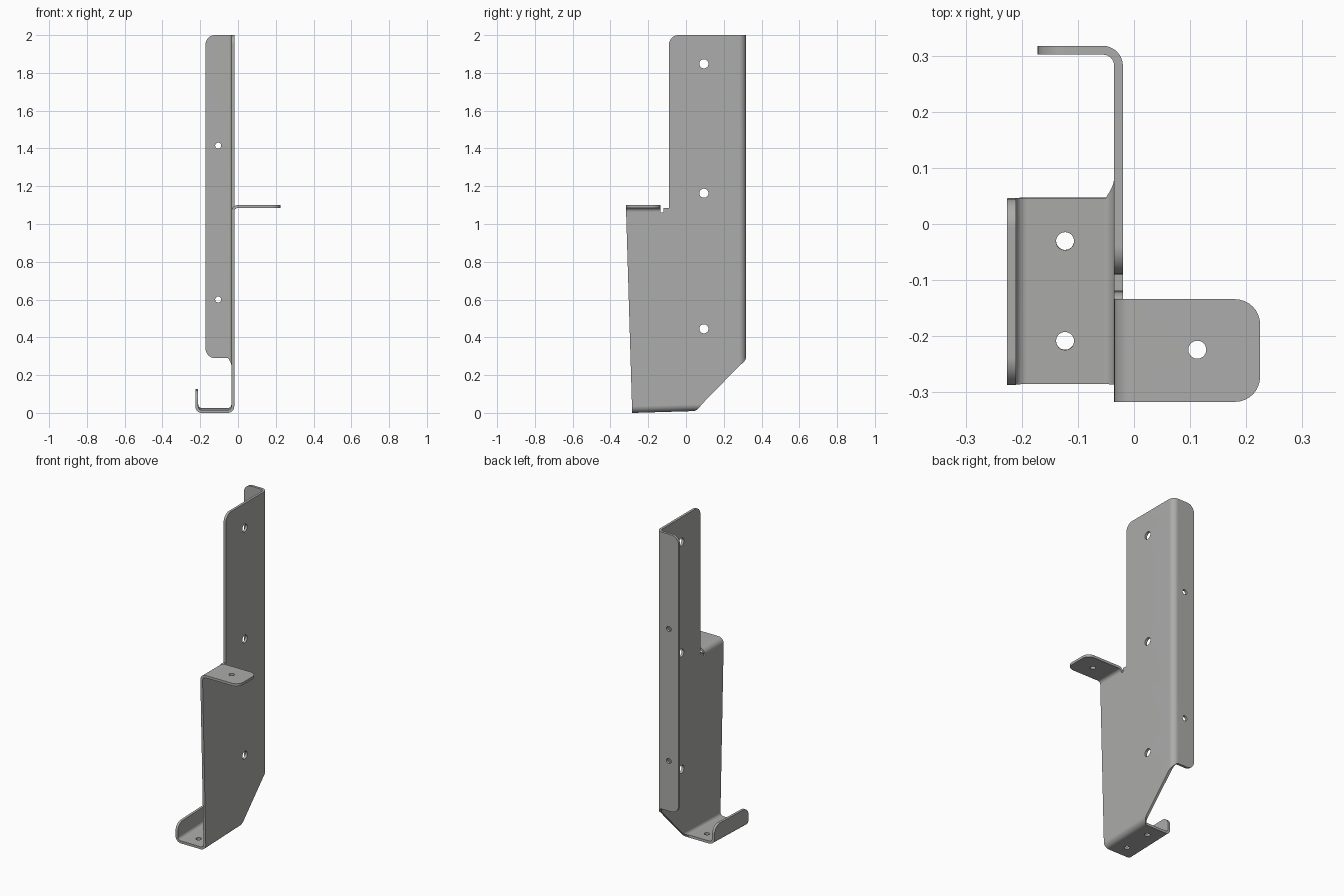
import bpy, bmesh, math
from mathutils import Vector

if "Cube" in bpy.data.objects:
    bpy.data.objects.remove(bpy.data.objects["Cube"])

T = 0.0155                # sheet thickness
XM = -0.0275              # mid plane of the main plate
R = 0.0275                # bend radius at mid sheet
L = R * math.pi / 2       # flat length of a 90 degree bend
STEPS = 8

# Slightly tilted frame of the bottom flange (y, z)
A = Vector((-0.285, 0.0))
N = Vector((0.03, -1.0)).normalized()
M = Vector((-N.y, N.x))


def tilted(a, b):
    p = A + M * a + N * b
    return p.x, p.y


def rounded(corners):
    """Outline from (y, z, fillet radius) corners."""
    pts, n = [], len(corners)
    for i, (y, z, r) in enumerate(corners):
        p = Vector((y, z))
        if r == 0:
            pts.append(p)
            continue
        d0 = (Vector(corners[i - 1][:2]) - p).normalized()
        d1 = (Vector(corners[(i + 1) % n][:2]) - p).normalized()
        half = d0.angle(d1) / 2
        c = p + (d0 + d1).normalized() * (r / math.sin(half))
        s = p + d0 * (r / math.tan(half)) - c
        e = p + d1 * (r / math.tan(half)) - c
        sweep = math.pi - 2 * half
        for k in range(9):
            f = k / 8
            pts.append(c + (s * math.sin((1 - f) * sweep) + e * math.sin(f * sweep)) / math.sin(sweep))
    return pts


def circle(y, z, r, n=32):
    return [Vector((y + r * math.cos(2 * math.pi * i / n), z + r * math.sin(2 * math.pi * i / n)))
            for i in range(n)]


def split(bm, p, n):
    """Cut edge lines across the flat sheet for one bend."""
    for i in range(STEPS + 1):
        q = Vector(p) + Vector(n) * (L * i / STEPS)
        bmesh.ops.bisect_plane(bm, geom=bm.verts[:] + bm.edges[:] + bm.faces[:], dist=1e-6,
                               plane_co=(0, q.x, q.y), plane_no=(0, n[0], n[1]))


def bend(verts, p, n, side):
    """Fold everything beyond the line through p by 90 degrees towards side * x."""
    p, n = Vector(p), Vector(n)
    for v in verts:
        yz = Vector((v.co.y, v.co.z))
        s = (yz - p).dot(n)
        if s <= 0:
            continue
        th = min(s / R, math.pi / 2)
        rho = R - side * (v.co.x - XM)
        s2 = rho * math.sin(th)
        x = XM + side * (R - rho * math.cos(th) + max(0, s - L))
        yz += n * (s2 - s)
        v.co = (x, yz.x, yz.y)


# Flat pattern: plate, rear flange, bottom flange with lip, front tab
BACK_END = 0.442
outline = rounded([
    (*tilted(0, 0.269), 0.05), (*tilted(0.332, 0.269), 0.05),
    (*tilted(0.332, 0.002), 0), (0.322, 0.29, 0.01),
    (BACK_END, 0.29, 0.05), (BACK_END, 2.0, 0.05),
    (-0.09, 2.0, 0.05), (-0.09, 1.085, 0),
    (-0.119, 1.085, 0), (-0.119, 1.06, 0.006), (-0.134, 1.06, 0.006),
    (-0.134, 1.333, 0.045), (-0.317, 1.333, 0.045), (-0.317, 1.06, 0),
])
holes = [circle(0.095, z, 0.024) for z in (1.848, 1.163, 0.445)]
holes += [circle(0.375, z, 0.016) for z in (1.415, 0.60)]
holes += [circle(*tilted(a, 0.076), 0.016) for a in (0.077, 0.255)]
holes += [circle(-0.224, 1.221, 0.016)]

bm = bmesh.new()
for loop in [outline] + holes:
    vs = [bm.verts.new((XM - T / 2, p.x, p.y)) for p in loop]
    for i in range(len(vs)):
        bm.edges.new((vs[i - 1], vs[i]))
bmesh.ops.triangle_fill(bm, use_beauty=True, use_dissolve=False, edges=bm.edges[:], normal=(1, 0, 0))

# Bend lines
back = ((0.282, 0), (1, 0))
bottom = (tilted(0, -0.035), N)
lip = (tilted(0, 0.144), N)
tab = ((0, 1.065), (0, 1))
for line in (back, bottom, lip, tab):
    split(bm, *line)

# Thicken the sheet
ext = bmesh.ops.extrude_face_region(bm, geom=bm.faces[:], use_keep_orig=True)
bmesh.ops.translate(bm, vec=(T, 0, 0), verts=[g for g in ext["geom"] if isinstance(g, bmesh.types.BMVert)])

# Fold, outermost bend first
tab_verts = [v for v in bm.verts if v.co.y < -0.13 and v.co.z > 1.05]
back_verts = [v for v in bm.verts if v.co.y > 0.28]
low_verts = [v for v in bm.verts if v.co.z < 0.2]
bend(low_verts, *lip, -1)
bend(low_verts, *bottom, -1)
bend(back_verts, *back, -1)
bend(tab_verts, *tab, 1)
bmesh.ops.recalc_face_normals(bm, faces=bm.faces[:])

mesh = bpy.data.meshes.new("folded_bracket")
bm.to_mesh(mesh)
bm.free()
bracket = bpy.data.objects.new("folded_bracket", mesh)
bpy.context.collection.objects.link(bracket)

# Dark grey sheet metal
steel = bpy.data.materials.new("dark_grey_steel")
steel.diffuse_color = (0.41, 0.415, 0.405, 1)
steel.use_nodes = True
steel.node_tree.nodes["Principled BSDF"].inputs["Base Color"].default_value = steel.diffuse_color
mesh.materials.append(steel)

bpy.context.view_layer.objects.active = bracket
bracket.select_set(True)
bpy.ops.object.shade_smooth_by_angle(angle=math.radians(30))
wn = bracket.modifiers.new("flat_faces", 'WEIGHTED_NORMAL')
wn.keep_sharp = True
